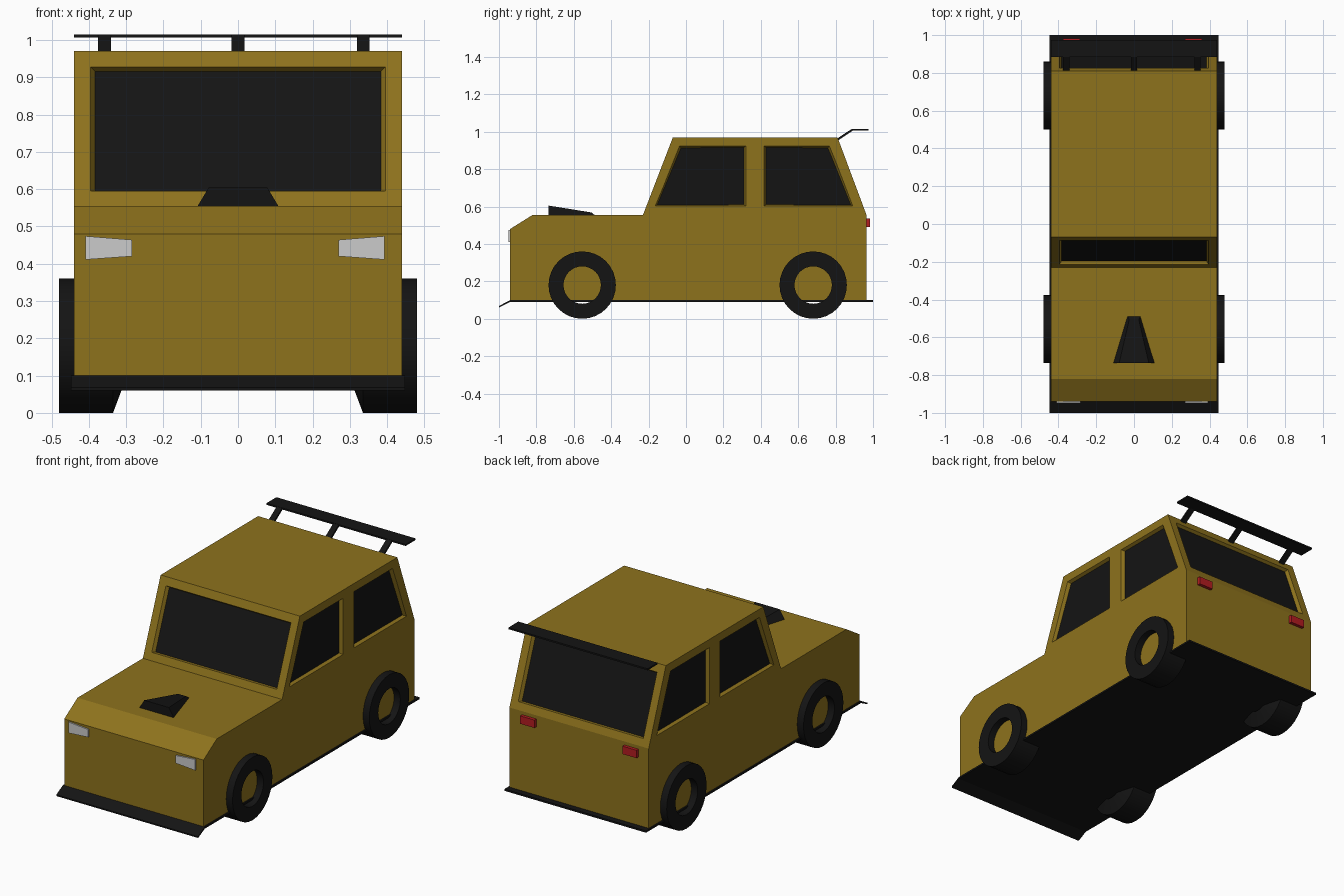
import bpy, bmesh
from math import cos, sin, tau
from mathutils import Vector

if "Cube" in bpy.data.objects:
    bpy.data.objects.remove(bpy.data.objects["Cube"])


def material(name, r, g, b):
    m = bpy.data.materials.new(name)
    m.diffuse_color = (r, g, b, 1)
    m.use_nodes = True
    m.node_tree.nodes["Principled BSDF"].inputs["Base Color"].default_value = m.diffuse_color
    return m


PAINT = material("paint", 0.27, 0.17, 0.012)
BLACK = material("black", 0.007, 0.007, 0.007)
WHITE = material("lamp_white", 0.65, 0.65, 0.65)
RED = material("lamp_red", 0.45, 0.012, 0.015)


def finish(name, bm, mat):
    bmesh.ops.recalc_face_normals(bm, faces=bm.faces)
    me = bpy.data.meshes.new(name)
    bm.to_mesh(me)
    bm.free()
    me.materials.append(mat)
    ob = bpy.data.objects.new(name, me)
    bpy.context.collection.objects.link(ob)
    return ob


def loft(name, a, b, mat):
    """Solid between two matching polygons."""
    bm = bmesh.new()
    va = [bm.verts.new(p) for p in a]
    vb = [bm.verts.new(p) for p in b]
    n = len(va)
    bm.faces.new(va)
    bm.faces.new(vb[::-1])
    for i in range(n):
        j = (i + 1) % n
        bm.faces.new((va[i], vb[i], vb[j], va[j]))
    return finish(name, bm, mat)


def side_profile(name, yz, x0, x1, mat):
    return loft(name, [(x0, y, z) for y, z in yz], [(x1, y, z) for y, z in yz], mat)


def front_profile(name, xz, y0, y1, mat):
    return loft(name, [(x, y0, z) for x, z in xz], [(x, y1, z) for x, z in xz], mat)


# Body shell
body = side_profile("body", [(-0.94, 0.095), (-0.94, 0.48), (-0.82, 0.555), (-0.23, 0.555),
                             (-0.07, 0.97), (0.81, 0.97), (0.965, 0.555), (0.965, 0.095)],
                    -0.44, 0.44, PAINT)


# Windows: tapered recess cut in the body, dark pane on its floor
def window(name, pts, normal, depth=0.02, taper=0.01):
    pts = [Vector(p) for p in pts]
    n = Vector(normal).normalized()
    c = sum(pts, Vector()) / len(pts)

    def ring(offset):
        k = taper * offset / depth
        return [c + (p - c) * (1 + k / (p - c).length * 1.4) + n * offset for p in pts]

    cutter = loft("window_cutter", ring(0.01), ring(-depth), PAINT)
    cutter.hide_render = True
    mod = body.modifiers.new("recess", 'BOOLEAN')
    mod.operation = 'DIFFERENCE'
    mod.solver = 'EXACT'
    mod.object = cutter
    bpy.context.view_layer.objects.active = body
    bpy.ops.object.modifier_apply(modifier=mod.name)
    bpy.data.objects.remove(cutter)
    loft(name, ring(-depth + 0.002), ring(-depth - 0.004), BLACK)


def slope(z, y0, y1):
    return y0 + (y1 - y0) * (z - 0.555) / 0.415


def end_window(name, y0, y1, normal):
    lo, hi = slope(0.595, y0, y1), slope(0.927, y0, y1)
    window(name, [(-0.395, lo, 0.595), (0.395, lo, 0.595),
                  (0.395, hi, 0.927), (-0.395, hi, 0.927)], normal)


end_window("windshield", -0.23, -0.07, (0, -0.415, 0.16))
end_window("rear_window", 0.965, 0.81, (0, 0.415, 0.155))
for s, side in ((-1, "left"), (1, "right")):
    for part, yz in (("front", [(-0.165, 0.602), (-0.035, 0.923), (0.32, 0.923), (0.32, 0.602)]),
                     ("rear", [(0.417, 0.602), (0.417, 0.923), (0.767, 0.923), (0.892, 0.602)])):
        window(f"{part}_{side}_window", [(s * 0.44, y, z) for y, z in yz], (s, 0, 0))

# Floor plate with a front splitter lip
side_profile("floor_plate", [(-1.0, 0.06), (-0.94, 0.09), (1.0, 0.09), (1.0, 0.1),
                             (-0.94, 0.1), (-1.0, 0.068)], -0.448, 0.448, BLACK)


# Tyres: open rings with a tapered inner side
def tyre(name, s, y):
    bm = bmesh.new()
    seg = 32
    profile = [(0.18, 0.48), (0.18, 0.335), (0.10, 0.305), (0.10, 0.48)]
    rings = [[bm.verts.new((s * x, y + r * cos(tau * i / seg), 0.18 + r * sin(tau * i / seg)))
              for r, x in profile] for i in range(seg)]
    for i in range(seg):
        a, b = rings[i], rings[(i + 1) % seg]
        for k in range(4):
            m = (k + 1) % 4
            bm.faces.new((a[k], a[m], b[m], b[k]))
    ob = finish(name, bm, BLACK)
    bpy.ops.object.select_all(action='DESELECT')
    ob.select_set(True)
    bpy.context.view_layer.objects.active = ob
    bpy.ops.object.shade_smooth_by_angle()


for s, side in ((-1, "left"), (1, "right")):
    tyre(f"front_{side}_tyre", s, -0.555)
    tyre(f"rear_{side}_tyre", s, 0.68)

# Bonnet scoop
loft("bonnet_scoop",
     [(-0.11, -0.735, 0.552), (0.11, -0.735, 0.552), (0.078, -0.735, 0.605), (-0.078, -0.735, 0.605)],
     [(-0.035, -0.485, 0.552), (0.035, -0.485, 0.552), (0.025, -0.505, 0.568), (-0.025, -0.505, 0.568)],
     BLACK)

# Roof spoiler and its three posts
side_profile("spoiler_blade", [(0.885, 1.006), (0.885, 1.015), (0.975, 1.015), (0.975, 1.006)],
             -0.44, 0.44, BLACK)
for i, x in enumerate((-0.358, 0, 0.336)):
    side_profile(f"spoiler_post_{i + 1}", [(0.812, 0.952), (0.808, 0.963), (0.885, 1.014), (0.892, 1.006)],
                 x - 0.017, x + 0.017, BLACK)

# Headlights and tail lights (the pairs sit slightly left of centre)
for s, side in ((-1, "left"), (1, "right")):
    xi, xo = s * 0.277 - 0.007, s * 0.401 - 0.008
    front_profile(f"{side}_headlight", [(xi, 0.42), (xo, 0.411), (xo, 0.474), (xi, 0.464)],
                  -0.948, -0.93, WHITE)
    ti, to = s * 0.278 - 0.008, s * 0.368 - 0.008
    front_profile(f"{side}_tail_light", [(ti, 0.49), (to, 0.49), (to, 0.535), (ti, 0.535)],
                  0.95, 0.983, RED)
